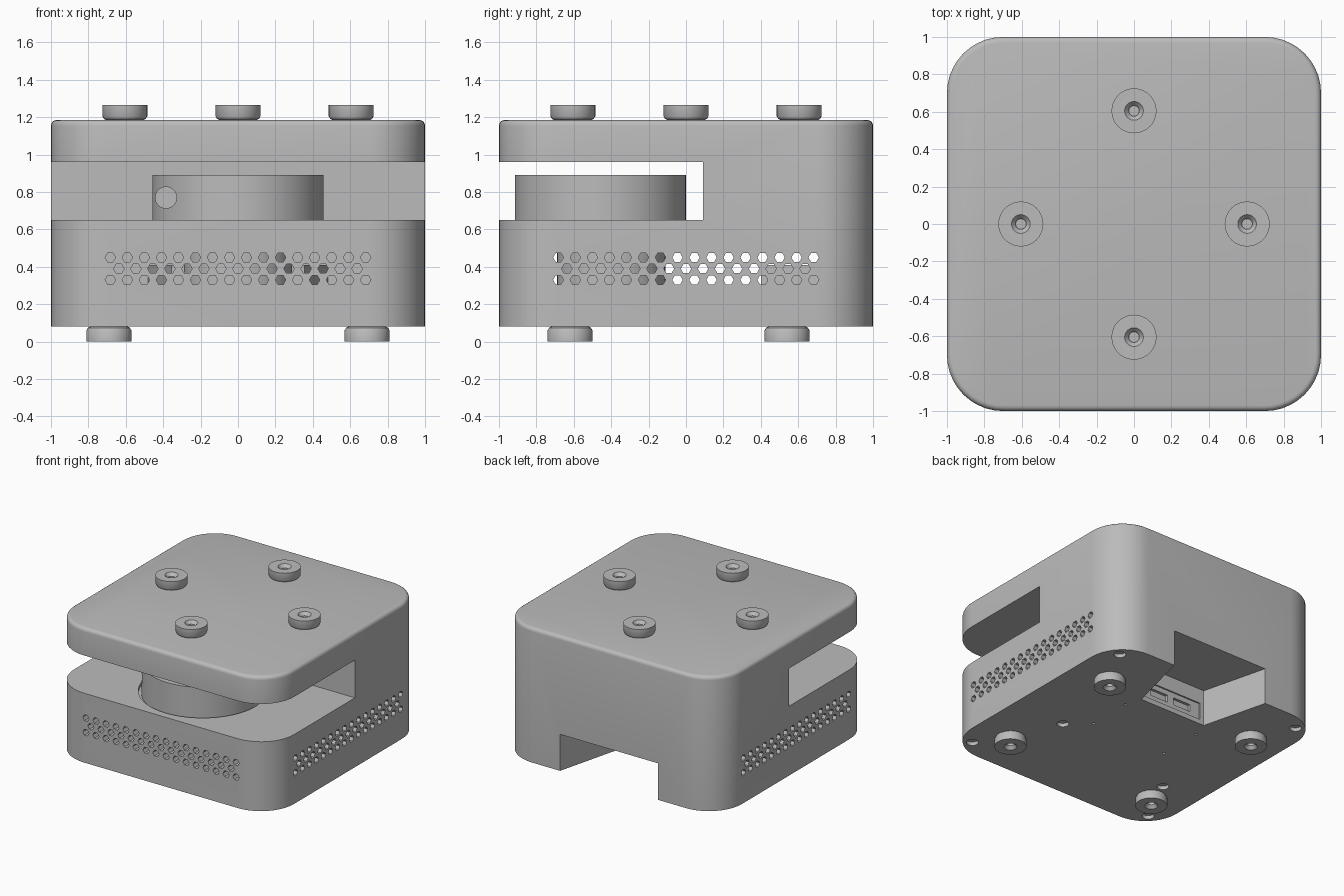
import bpy, bmesh, math
from mathutils import Matrix, Vector

if "Cube" in bpy.data.objects:
    bpy.data.objects.remove(bpy.data.objects["Cube"], do_unlink=True)

grey = bpy.data.materials.new("plain grey")
grey.use_nodes = True
COLOUR = (0.5, 0.5, 0.5, 1)
grey.diffuse_color = COLOUR
grey.node_tree.nodes["Principled BSDF"].inputs["Base Color"].default_value = COLOUR


def finish(bm, name):
    bmesh.ops.recalc_face_normals(bm, faces=bm.faces[:])
    mesh = bpy.data.meshes.new(name)
    bm.to_mesh(mesh)
    bm.free()
    mesh.materials.append(grey)
    obj = bpy.data.objects.new(name, mesh)
    bpy.context.collection.objects.link(obj)
    return obj


def activate(obj):
    bpy.ops.object.select_all(action='DESELECT')
    obj.select_set(True)
    bpy.context.view_layer.objects.active = obj


def smooth(obj):
    activate(obj)
    bpy.ops.object.shade_smooth_by_angle(angle=math.radians(30))


def cut(target, cutter):
    """Subtract the cutter, then throw it away."""
    mod = target.modifiers.new("cut", 'BOOLEAN')
    mod.operation, mod.solver, mod.object = 'DIFFERENCE', 'EXACT', cutter
    activate(target)
    bpy.ops.object.modifier_apply(modifier=mod.name)
    bpy.data.objects.remove(cutter, do_unlink=True)


def add_box(bm, x0, x1, y0, y1, z0, z1):
    size = Matrix.Diagonal((x1 - x0, y1 - y0, z1 - z0, 1))
    centre = Matrix.Translation(((x0 + x1) / 2, (y0 + y1) / 2, (z0 + z1) / 2))
    return bmesh.ops.create_cube(bm, size=1, matrix=centre @ size)


def box(name, *bounds):
    bm = bmesh.new()
    add_box(bm, *bounds)
    return finish(bm, name)


def rounded_block(name, half, radius, z0, z1, top_bevel=0):
    bm = bmesh.new()
    add_box(bm, -half, half, -half, half, z0, z1)
    upright = [e for e in bm.edges if abs(e.verts[0].co.z - e.verts[1].co.z) > 0.01]
    bmesh.ops.bevel(bm, geom=upright, offset=radius, segments=10, profile=0.5, affect='EDGES')
    if top_bevel:
        rim = [e for e in bm.edges if all(v.co.z > z1 - 0.001 for v in e.verts)]
        bmesh.ops.bevel(bm, geom=rim, offset=top_bevel, segments=4, profile=0.5, affect='EDGES')
    return finish(bm, name)


def add_rod(bm, centre, radius, depth, axis=(0, 0, 1), sides=48, radius2=None):
    turn = Vector((0, 0, 1)).rotation_difference(Vector(axis)).to_matrix().to_4x4()
    bmesh.ops.create_cone(bm, cap_ends=True, segments=sides, radius1=radius,
                          radius2=radius if radius2 is None else radius2, depth=depth,
                          matrix=Matrix.Translation(centre) @ turn)


def rod(name, *args, **kw):
    bm = bmesh.new()
    add_rod(bm, *args, **kw)
    return finish(bm, name)


def tapered_bay(name, grow, z0, z1):
    """Rear connector bay, narrowing inward from the back face."""
    bm = bmesh.new()
    inner, outer, front, back = 0.305 + grow, 0.47 + grow, 0.45 - grow, 1.1
    outline = [(-inner, front), (inner, front), (outer, back), (-outer, back)]
    face = bm.faces.new([bm.verts.new((x, y, z0)) for x, y in outline])
    up = bmesh.ops.extrude_face_region(bm, geom=[face])["geom"]
    bmesh.ops.translate(bm, vec=(0, 0, z1 - z0),
                        verts=[g for g in up if isinstance(g, bmesh.types.BMVert)])
    return finish(bm, name)


# Housing shell with hollow base
BASE, FLOOR, TOP = 0.08, 0.65, 1.185
housing = rounded_block("housing", 1, 0.3, BASE, TOP, 0.03)
cavity = rounded_block("cavity_cutter", 0.94, 0.24, 0.13, 0.6)
cut(cavity, tapered_bay("bay_shell_cutter", 0.05, 0, 0.41))
cut(housing, cavity)

# Front slot, dial recess and rear bay with sockets
cut(housing, box("slot_cutter", -1.1, 1.1, -1.1, 0.09, FLOOR, 0.96))
DIAL = Vector((0, -0.457, 0))
cut(housing, rod("recess_cutter", DIAL + Vector((0, 0, FLOOR)), 0.48, 0.05, sides=96))
cut(housing, tapered_bay("bay_cutter", 0, 0, 0.38))
cut(housing, box("socket_panel_cutter", -0.27, 0.27, 0.438, 0.5, 0.12, 0.26))
bm = bmesh.new()
for x in (-0.1, 0.12):
    add_box(bm, x - 0.08, x + 0.08, 0.415, 0.5, 0.16, 0.22)
cut(housing, finish(bm, "socket_cutter"))

# Hexagonal vents on the front and both sides
bm = bmesh.new()
PITCH = 0.091
for row, z in enumerate((0.33, 0.39, 0.45)):
    count = 15 if row == 1 else 16
    for i in range(count):
        s = (i - (count - 1) / 2) * PITCH
        for centre, axis in (((s, -1, z), (0, 1, 0)), ((1, s, z), (1, 0, 0)), ((-1, s, z), (1, 0, 0))):
            turn = Matrix.Rotation(math.pi / 2, 4, 'X')
            if axis[0]:
                turn = Matrix.Rotation(math.pi / 2, 4, 'Z') @ turn
            spin = Matrix.Rotation(math.pi / 6, 4, 'Z')
            start = len(bm.verts)
            bmesh.ops.create_cone(bm, cap_ends=True, segments=6, radius1=0.028, radius2=0.028,
                                  depth=0.2, matrix=Matrix.Translation(centre) @ turn @ spin)
cut(housing, finish(bm, "vent_cutter"))

# Screw holes in the underside
bm = bmesh.new()
for x in (-1, 1):
    for y in (-1, 1):
        add_rod(bm, (0.86 * x, 0.86 * y, BASE), 0.045, 0.06, sides=24)
    for y in (-0.06, 0.31):
        add_rod(bm, (0.345 * x, y, BASE), 0.012, 0.06, sides=12)
for x, y in ((0.52, -0.21), (-0.66, -0.45)):
    add_rod(bm, (x, y, BASE), 0.045, 0.06, sides=24)
cut(housing, finish(bm, "screw_hole_cutter"))
smooth(housing)

# Round dial with a bored hole
dial = rod("dial", DIAL + Vector((0, 0, 0.758)), 0.457, 0.264, sides=96)
cut(dial, rod("bore_cutter", (-0.385, -0.7, 0.77), 0.057, 0.4, axis=(0, 1, 0), sides=32))
smooth(dial)

# Drive inside the base
drive = rod("drive", (0, -0.4, 0.365), 0.29, 0.47)
smooth(drive)


def foot(name, x, y, z, flip):
    profile = [(0, 0), (0.1, 0), (0.112, 0.006), (0.12, 0.02), (0.12, 0.08), (0.05, 0.08),
               (0.028, 0.055), (0.028, 0.03), (0, 0.03)]
    bm = bmesh.new()
    points = [bm.verts.new((r, 0, h)) for r, h in profile]
    edges = [bm.edges.new(pair) for pair in zip(points, points[1:])]
    bmesh.ops.spin(bm, geom=points + edges, cent=(0, 0, 0), axis=(0, 0, 1),
                   angle=math.tau, steps=40, use_merge=True)
    bmesh.ops.remove_doubles(bm, verts=bm.verts[:], dist=0.0001)
    bm.transform(Matrix.Translation((x, y, z)) @ Matrix.Rotation(math.pi * flip, 4, 'X'))
    smooth(finish(bm, name))


# Round pads on the lid and feet under the base
for i in range(4):
    a = i * math.pi / 2
    foot(f"top_pad_{i + 1}", 0.605 * math.cos(a), 0.605 * math.sin(a), TOP, 0)
for side, x in (("right", -0.69), ("left", 0.69)):
    for end, y in (("front", -0.62), ("back", 0.54)):
        foot(f"{end}_{side}_foot", x, y, BASE, 1)
